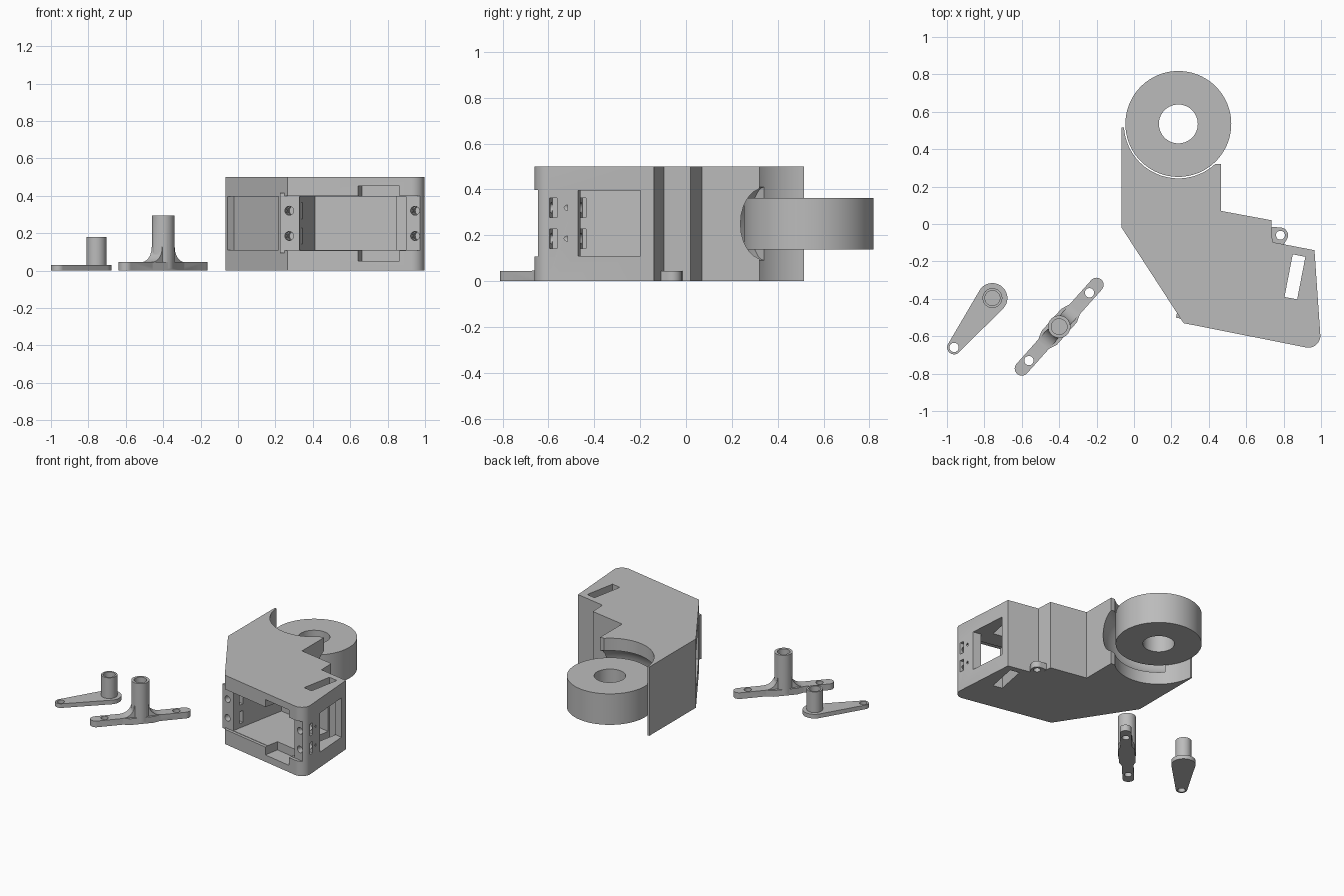
import bpy, bmesh, math
from mathutils import Vector, Matrix

if "Cube" in bpy.data.objects:
    bpy.data.objects.remove(bpy.data.objects["Cube"])

grey = bpy.data.materials.new("plain_grey")
grey.diffuse_color = (0.5, 0.5, 0.5, 1)
grey.use_nodes = True
grey.node_tree.nodes["Principled BSDF"].inputs["Base Color"].default_value = grey.diffuse_color


def finish(name, bm):
    bmesh.ops.recalc_face_normals(bm, faces=bm.faces[:])
    me = bpy.data.meshes.new(name)
    bm.to_mesh(me)
    bm.free()
    ob = bpy.data.objects.new(name, me)
    bpy.context.collection.objects.link(ob)
    me.materials.append(grey)
    return ob


def prism(name, pts, z0, z1):
    bm = bmesh.new()
    f = bm.faces.new([bm.verts.new((x, y, z0)) for x, y in pts])
    r = bmesh.ops.extrude_face_region(bm, geom=[f])
    vs = [g for g in r["geom"] if isinstance(g, bmesh.types.BMVert)]
    bmesh.ops.translate(bm, verts=vs, vec=(0, 0, z1 - z0))
    return finish(name, bm)


def circle(x, y, r, n=48, a0=0, a1=360):
    full = a1 - a0 == 360
    m = n if full else n + 1
    return [(x + r * math.cos(math.radians(a0 + (a1 - a0) * i / n)),
             y + r * math.sin(math.radians(a0 + (a1 - a0) * i / n))) for i in range(m)]


def hull(*circles):
    """Convex outline around several circles."""
    p = sorted(set(q for c in circles for q in c))

    def half(seq):
        h = []
        for q in seq:
            while len(h) > 1 and ((h[-1][0] - h[-2][0]) * (q[1] - h[-2][1])
                                  - (h[-1][1] - h[-2][1]) * (q[0] - h[-2][0])) <= 1e-9:
                h.pop()
            h.append(q)
        return h[:-1]
    return half(p) + half(p[::-1])


def boolean(target, tool, op="DIFFERENCE"):
    m = target.modifiers.new("b", "BOOLEAN")
    m.operation, m.solver, m.object = op, "EXACT", tool
    bpy.context.view_layer.objects.active = target
    bpy.ops.object.modifier_apply(modifier=m.name)
    bpy.data.objects.remove(tool)


def cut(target, pts, z0, z1):
    boolean(target, prism("cutter", pts, z0, z1))


def join(target, pts, z0, z1):
    boolean(target, prism("addition", pts, z0, z1), "UNION")


# Local frame of the tilted front: u along the front face, v inward
U, V, O = Vector((0.982, -0.19)), Vector((0.19, 0.982)), Vector((0.265, -0.53))


def uv(*pts):
    return [tuple(O + U * a + V * b) for a, b in pts]


def uvbox(u0, u1, v0, v1):
    return uv((u0, v0), (u1, v0), (u1, v1), (u0, v1))


# Housing: bent outline with a rounded front corner
WX, WY = 0.237, 0.535
outline = [(-0.066, 0.515), (-0.066, -0.02), (0.265, -0.53)]
outline += circle(0.932, -0.596, 0.065, 12, -101, -5)
outline += [(0.965, -0.14), (0.74, -0.097), (0.735, 0.02), (0.465, 0.07),
            (0.465, 0.32), (0.38, 0.32), (0.3, 0.515)]
housing = prism("housing", outline, 0, 0.5)

# Wheel clearance: round cut plus a bulged groove behind the wheel
cut(housing, circle(WX, WY, 0.291, 96), -0.1, 0.6)
bm = bmesh.new()
prof = [(0.2, 0.09)] + [(0.29 + 0.085 * math.cos(t), 0.25 + 0.16 * math.sin(t))
                        for t in [math.radians(-90 + 15 * i) for i in range(13)]] + [(0.2, 0.41)]
f = bm.faces.new([bm.verts.new((WX + r, WY, z)) for r, z in prof])
rot = Matrix.Rotation(math.radians(-138), 3, "Z")
bmesh.ops.rotate(bm, cent=(WX, WY, 0), matrix=rot, verts=bm.verts[:])
bmesh.ops.spin(bm, geom=[f] + f.edges[:] + f.verts[:], cent=(WX, WY, 0), axis=(0, 0, 1),
               angle=math.radians(140), steps=40, use_duplicate=False)
# Spinning leaves only the end cap, so close the starting end when open
open_edges = [e for e in bm.edges if e.is_boundary]
if open_edges:
    bmesh.ops.holes_fill(bm, edges=open_edges)
boolean(housing, finish("cutter", bm))

# Shallow recess in the slanted side
S, N, C = Vector((0.543, -0.84)), Vector((0.84, 0.543)), Vector((-0.066, -0.02))
cut(housing, [tuple(C + S * a + N * b) for a, b in
              ((0.02, -0.05), (0.52, -0.05), (0.52, 0.04), (0.02, 0.04))], 0.11, 0.395)

# Left screw boss, front recess, main pocket with side window
join(housing, uvbox(-0.045, 0.07, 0.021, 0.13), 0.095, 0.415)
cut(housing, uvbox(-0.2, 0.9, -0.1, 0.02), 0.107, 0.398)
cut(housing, uv((0.06, -0.1), (0.64, -0.1), (0.64, 0.195), (0.9, 0.195),
                (0.9, 0.46), (0.06, 0.46)), 0.11, 0.395)
# Cable notches and vertical slot
cut(housing, uvbox(0.385, 0.61, -0.11, 0.11), 0.05, 0.452)
cut(housing, uvbox(0.503, 0.572, 0.24, 0.472), -0.1, 0.6)

# Screw holes and sideways nut slots in both pillars
for z in (0.185, 0.32):
    for u, s0, s1 in ((0.005, -0.02, 0.1), (0.69, 0.665, 0.9)):
        bm = bmesh.new()
        bmesh.ops.create_cone(bm, cap_ends=True, segments=24, radius1=0.024,
                              radius2=0.024, depth=0.24)
        p = O + U * u + V * 0.03
        q = Vector((V.x, V.y, 0)).to_track_quat("Z", "Y").to_matrix().to_4x4()
        bmesh.ops.transform(bm, matrix=Matrix.Translation((p.x, p.y, z)) @ q, verts=bm.verts[:])
        boolean(housing, finish("cutter", bm))
        cut(housing, uvbox(s0, s1, 0.075, 0.107), z - 0.043, z + 0.043)

# Small mounting lug on the rear edge
lug = prism("mounting_lug", hull(circle(0.783, -0.06, 0.041, 32),
                                 [(0.738, -0.015), (0.738, -0.1), (0.8, -0.11)]), 0, 0.045)
cut(lug, circle(0.783, -0.06, 0.024, 24), -0.1, 0.1)

# Wheel ring
wheel = prism("wheel", circle(WX, WY, 0.283, 96), 0.138, 0.363)
cut(wheel, circle(WX, WY, 0.104, 64), 0, 0.5)

# Short lever: tapered plate with a hollow post
AX, AY = -0.757, -0.396
short_lever = prism("short_lever", hull(circle(AX, AY, 0.08), circle(-0.962, -0.66, 0.037)), 0, 0.03)
join(short_lever, circle(AX, AY, 0.053), 0.015, 0.18)
cut(short_lever, circle(AX, AY, 0.04), 0.06, 0.3)
cut(short_lever, circle(-0.962, -0.66, 0.025, 24), -0.1, 0.1)

# Double lever: two-armed plate, flared gusset and hollow post
BX, BY = -0.40, -0.549
D = Vector((0.2, 0.224)).normalized()
P = Vector((-D.y, D.x))


def along(d, w=0):
    return tuple(Vector((BX, BY)) + D * d + P * w)


double_lever = prism("double_lever", hull(circle(*along(0.3), 0.038, 32),
                                          circle(*along(-0.3), 0.038, 32)), 0, 0.045)
join(double_lever, [along(d, w) for d, w in ((-0.13, -0.036), (-0.08, -0.055), (0.08, -0.055),
     (0.13, -0.036), (0.13, 0.036), (0.08, 0.055), (-0.08, 0.055), (-0.13, 0.036))], 0.0, 0.045)
side = [(0.05 + 0.08 * (1 - math.cos(t)), 0.045 + 0.08 * (1 - math.sin(t)))
        for t in [math.radians(15 * i) for i in range(7)]]
side = [(d, z) for d, z in side]
loop = side + [(0.13, 0.02), (-0.13, 0.02)] + [(-d, z) for d, z in side[::-1]]
bm = bmesh.new()
f = bm.faces.new([bm.verts.new((*along(d, -0.038), z)) for d, z in loop])
r = bmesh.ops.extrude_face_region(bm, geom=[f])
bmesh.ops.translate(bm, verts=[g for g in r["geom"] if isinstance(g, bmesh.types.BMVert)],
                    vec=(P.x * 0.076, P.y * 0.076, 0))
boolean(double_lever, finish("gusset", bm), "UNION")
join(double_lever, circle(BX, BY, 0.06), 0.01, 0.295)
cut(double_lever, circle(BX, BY, 0.042), 0.12, 0.4)
for d in (-0.243, 0.243):
    cut(double_lever, circle(*along(d), 0.025, 24), -0.1, 0.1)

# Smooth curved walls, keep hard edges
bpy.ops.object.select_all(action="DESELECT")
for ob in (housing, lug, wheel, short_lever, double_lever):
    ob.select_set(True)
bpy.context.view_layer.objects.active = housing
bpy.ops.object.shade_smooth_by_angle(angle=math.radians(25))
